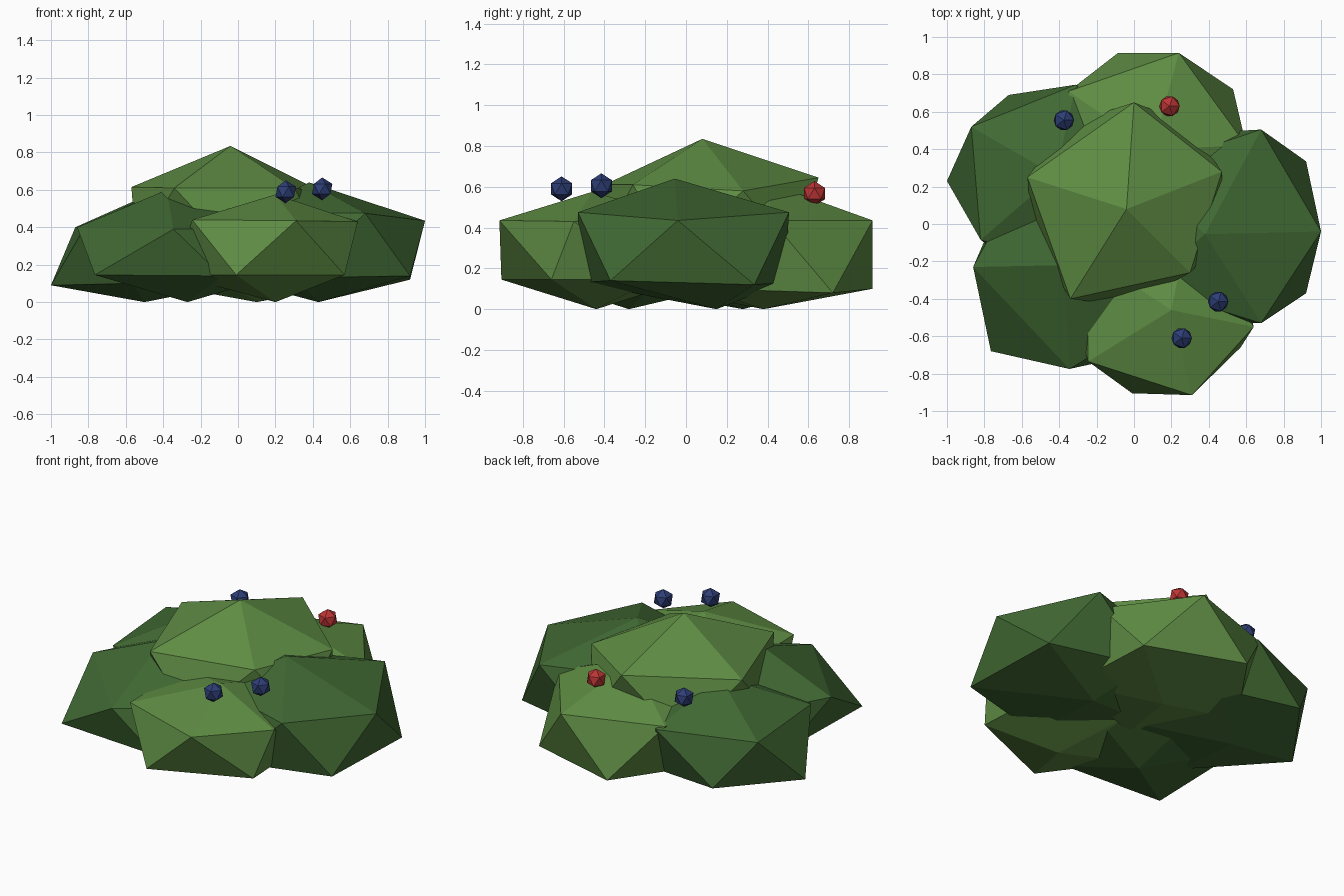
import bpy, bmesh
from math import sin, cos, radians

if "Cube" in bpy.data.objects:
    bpy.data.objects.remove(bpy.data.objects["Cube"])


def material(name, rgb):
    m = bpy.data.materials.new(name)
    m.diffuse_color = (*rgb, 1)
    m.use_nodes = True
    m.node_tree.nodes["Principled BSDF"].inputs["Base Color"].default_value = m.diffuse_color
    return m


LIGHT = material("light_leaf", (0.113, 0.265, 0.057))
DARK = material("dark_leaf", (0.052, 0.140, 0.033))
RED = material("red_berry", (0.50, 0.035, 0.035))
BLUE = material("blue_berry", (0.027, 0.048, 0.18))


def finish(name, bm, mat):
    bmesh.ops.recalc_face_normals(bm, faces=bm.faces[:])
    me = bpy.data.meshes.new(name)
    bm.to_mesh(me)
    bm.free()
    me.materials.append(mat)
    bpy.context.collection.objects.link(bpy.data.objects.new(name, me))


def clump(name, mat, centre, ring, z_hi, z_lo, turn, top, bottom, moved={}):
    """Uneven 20-sided lump: two staggered rings of five with a top and bottom point.
    Points 0-4 are the upper ring, 5-9 the lower ring; 'moved' shifts single points."""
    pts = []
    for z, off in ((z_hi, 0), (z_lo, 36)):
        for i in range(5):
            a = radians(turn + off + 72 * i)
            pts.append((centre[0] + ring * cos(a), centre[1] + ring * sin(a), z))
    for i, p in moved.items():
        pts[i] = p
    bm = bmesh.new()
    v = [bm.verts.new(p) for p in pts + [top, bottom]]
    for i in range(5):
        j = (i + 1) % 5
        bm.faces.new((v[i], v[j], v[10]))
        bm.faces.new((v[i], v[5 + i], v[j]))
        bm.faces.new((v[j], v[5 + i], v[5 + j]))
        bm.faces.new((v[5 + j], v[5 + i], v[11]))
    finish(name, bm, mat)


# leaf clumps
clump("centre_clump", LIGHT, (-.03, .10), .54, .61, .28, 18,
      (-.04, .08, .835), (-.03, .10, .07),
      {0: (.47, .28, .58), 1: (0, .65, .645), 2: (-.57, .25, .615),
       3: (-.34, -.40, .61), 4: (.30, -.26, .61)})
clump("right_clump", DARK, (.47, -.02), .53, .475, .13, 0,
      (.38, -.055, .64), (.43, .15, 0),
      {0: (1.0, -.04, .435), 1: (.68, .505, .475), 4: (.68, -.53, .475),
       5: (.92, .335, .12), 9: (.92, -.37, .14)})
clump("back_clump", LIGHT, (.094, .395), .544, .435, .10, 72.7,
      (.10, .40, .62), (.10, .38, 0),
      {0: (.24, .915, .435), 4: (.60, .42, .435), 5: (-.085, .915, .10),
       9: (.53, .72, .08)})
clump("front_clump", LIGHT, (.152, -.446), .49, .44, .145, -71,
      (.20, -.46, .575), (.20, -.44, 0),
      {0: (.31, -.915, .435), 1: (.64, -.55, .43), 4: (-.245, -.735, .44),
       5: (.57, -.66, .145), 9: (-.01, -.905, .145)})
clump("back_left_clump", DARK, (-.436, .245), .53, .41, .10, 147.6,
      (-.42, .26, .60), (-.50, .28, 0),
      {0: (-.87, .52, .40), 4: (-.31, .745, .42), 5: (-1.0, .23, .09),
       8: (-.14, .60, .09), 9: (-.67, .69, .12), 1: (-.82, -.085, .40)})
clump("front_left_clump", DARK, (-.34, -.23), .55, .40, .14, 189.5,
      (-.38, -.22, .60), (-.27, -.28, 0),
      {0: (-.86, -.23, .40), 1: (-.345, -.775, .39), 5: (-.765, -.68, .145),
       9: (-.74, .05, .14)})

# berries, one of them sunk into the leaves
for i, (mat, p) in enumerate(((BLUE, (.255, -.61, .59)), (BLUE, (.45, -.415, .605)),
                              (BLUE, (-.375, .555, .57)), (RED, (.19, .63, .567)),
                              (RED, (-.40, .41, .475)))):
    bm = bmesh.new()
    bmesh.ops.create_icosphere(bm, subdivisions=1, radius=.061)
    bmesh.ops.translate(bm, verts=bm.verts[:], vec=p)
    finish(f"berry_{i + 1}", bm, mat)
